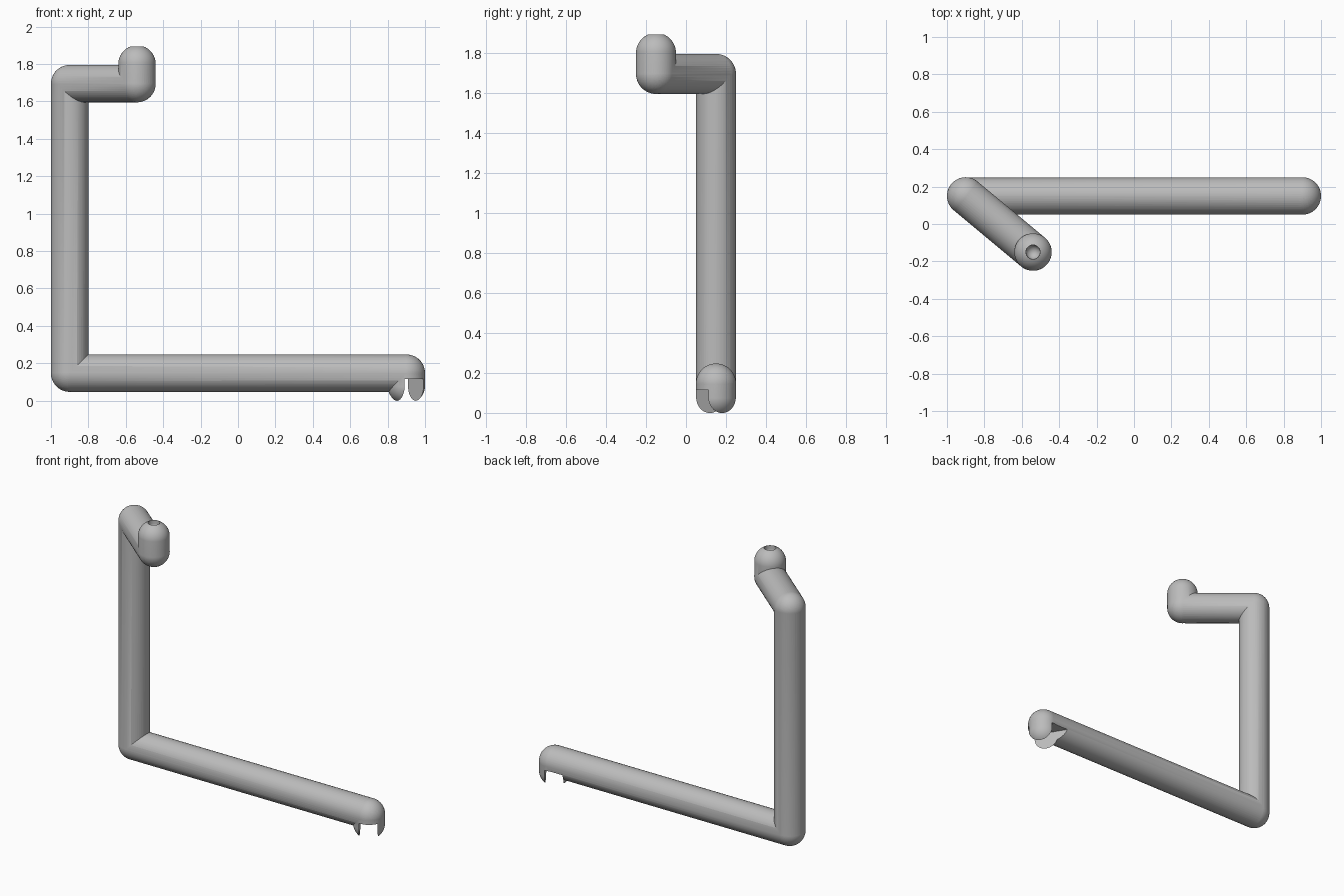
import bpy, bmesh, math
from mathutils import Vector, Matrix

if "Cube" in bpy.data.objects:
    bpy.data.objects.remove(bpy.data.objects["Cube"])

R = 0.1

grey = bpy.data.materials.new("plain grey")
grey.use_nodes = True
colour = (0.5, 0.5, 0.5, 1)
grey.diffuse_color = colour
grey.node_tree.nodes["Principled BSDF"].inputs["Base Color"].default_value = colour


def finish(bm, name):
    mesh = bpy.data.meshes.new(name)
    bm.to_mesh(mesh)
    bm.free()
    mesh.materials.append(grey)
    obj = bpy.data.objects.new(name, mesh)
    bpy.context.collection.objects.link(obj)
    return obj


def capsule(name, start, end, radius=R):
    """Round-ended rod: a sphere whose far half is moved along to the end."""
    start, end = Vector(start), Vector(end)
    axis = end - start
    bm = bmesh.new()
    bmesh.ops.create_uvsphere(bm, u_segments=48, v_segments=25, radius=radius)
    far = [v for v in bm.verts if v.co.z > 0]
    bmesh.ops.translate(bm, verts=far, vec=(0, 0, axis.length))
    turn = axis.to_track_quat('Z', 'Y').to_matrix().to_4x4()
    bm.transform(Matrix.Translation(start) @ turn)
    return finish(bm, name)


def combine(target, tool, operation):
    """Apply a boolean and discard the tool."""
    mod = target.modifiers.new(operation.lower(), 'BOOLEAN')
    mod.operation, mod.object, mod.solver = operation, tool, 'EXACT'
    bpy.context.view_layer.objects.active = target
    bpy.ops.object.modifier_apply(modifier=mod.name)
    bpy.data.objects.remove(tool)


# Corner points of the bent bar
tip = (0.9, 0.15, 0.147)
low_corner = (-0.9, 0.15, 0.147)
high_corner = (-0.9, 0.15, 1.695)
arm_end = (-0.54, -0.15, 1.695)
head_top = (-0.54, -0.15, 1.8)
claw_bottom = (0.9, 0.15, 0.08)

# Rods joined into one bent bar
bar = capsule("bent_bar", low_corner, tip)
for name, a, b in (("upright", low_corner, high_corner),
                   ("upper_arm", high_corner, arm_end),
                   ("head", arm_end, head_top),
                   ("claw", tip, claw_bottom)):
    combine(bar, capsule(name, a, b), 'UNION')

# Round socket in the top of the head
combine(bar, capsule("socket_cutter", (-0.54, -0.15, 1.87),
                     (-0.54, -0.15, 1.95), 0.038), 'DIFFERENCE')

# Slanted slot that splits the claw into two prongs
bm = bmesh.new()
bmesh.ops.create_cube(bm, size=1)
bm.transform(Matrix.Translation((0.9, 0.15, 0.015))
             @ Matrix.Rotation(math.radians(31), 4, 'Z')
             @ Matrix.Diagonal((0.118, 0.6, 0.2, 1)))
combine(bar, finish(bm, "slot_cutter"), 'DIFFERENCE')

bpy.ops.object.select_all(action='DESELECT')
bar.select_set(True)
bpy.context.view_layer.objects.active = bar
bpy.ops.object.shade_smooth_by_angle(angle=math.radians(30))
